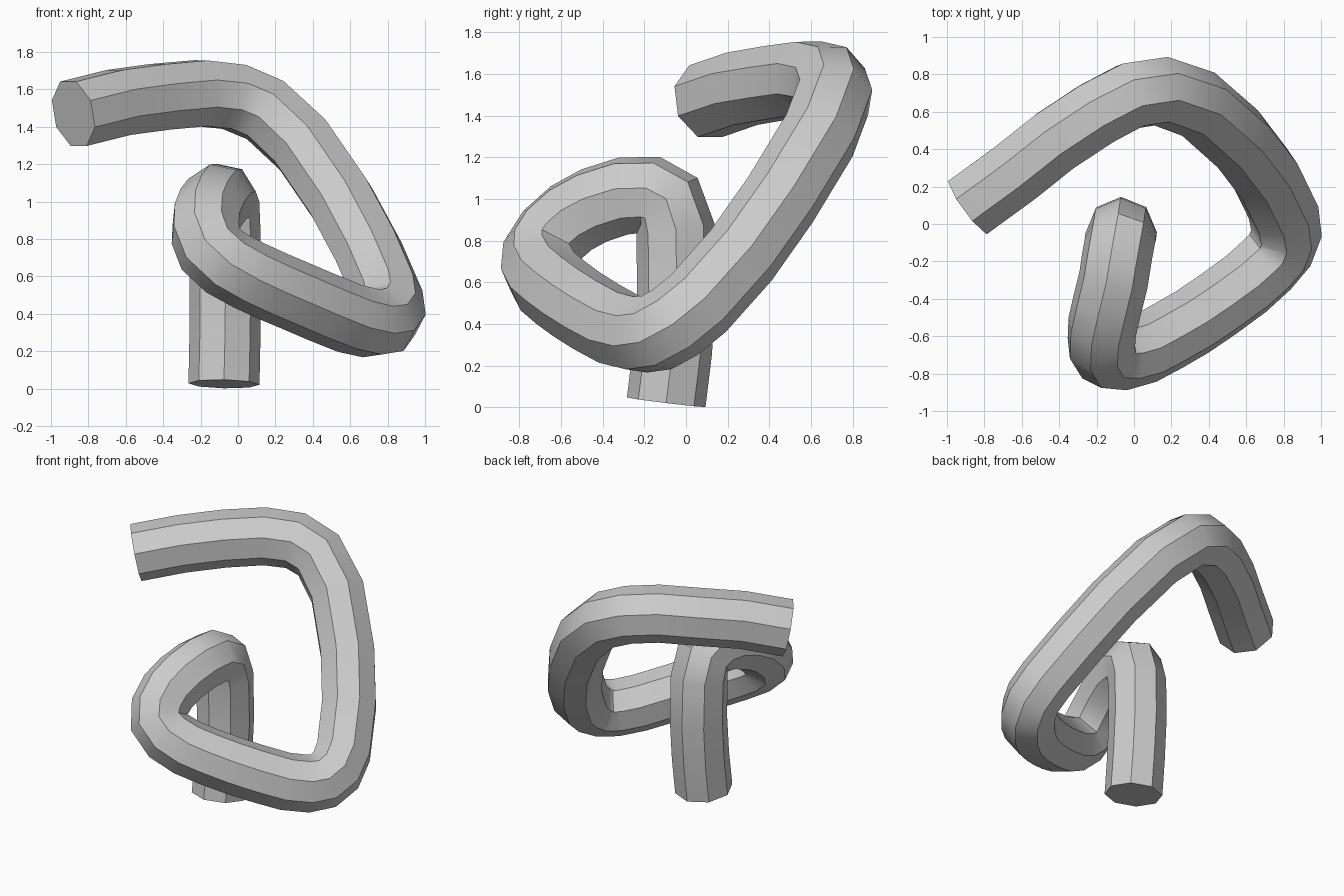
import bpy, bmesh, math
from mathutils import Vector

if "Cube" in bpy.data.objects:
    bpy.data.objects.remove(bpy.data.objects["Cube"])

RADIUS, SIDES = 0.19, 8

# Centreline: upright post, forward loop, low corner, long climb, top arm
PATH = [Vector(p) for p in [
    (-0.075, -0.095, 0.025), (-0.07, -0.065, 0.27), (-0.068, -0.045, 0.55),
    (-0.07, -0.05, 0.85), (-0.075, -0.09, 0.98), (-0.09, -0.17, 1.02),
    (-0.11, -0.30, 1.015), (-0.145, -0.44, 0.97), (-0.17, -0.55, 0.91),
    (-0.175, -0.64, 0.83), (-0.145, -0.695, 0.745), (-0.06, -0.70, 0.67),
    (0.06, -0.665, 0.605), (0.18, -0.60, 0.55), (0.31, -0.525, 0.495),
    (0.45, -0.43, 0.435), (0.60, -0.32, 0.375), (0.71, -0.22, 0.35),
    (0.78, -0.14, 0.36), (0.815, -0.05, 0.41), (0.80, 0.06, 0.50),
    (0.70, 0.265, 0.73), (0.555, 0.455, 1.0), (0.345, 0.64, 1.305),
    (0.145, 0.71, 1.49), (-0.02, 0.685, 1.56), (-0.20, 0.59, 1.58),
    (-0.42, 0.445, 1.56), (-0.64, 0.27, 1.53), (-0.88, 0.095, 1.47)]]


def tangents(pts):
    seg = [(b - a).normalized() for a, b in zip(pts, pts[1:])]
    return [seg[0]] + [(a + b).normalized() for a, b in zip(seg, seg[1:])] + [seg[-1]]


def sweep_tube(name, pts):
    tans = tangents(pts)
    # Minimum-twist frames, starting with a corner along x
    u = Vector((1, 0, 0))
    u = (u - tans[0] * u.dot(tans[0])).normalized()
    frames = [u]
    for a, b in zip(tans, tans[1:]):
        u = a.rotation_difference(b) @ u
        u = (u - b * u.dot(b)).normalized()
        frames.append(u)
    # Small spread-out twist so the far end has a flat side on top
    step = 2 * math.pi / SIDES
    v = tans[-1].cross(u)
    twist = math.atan2(v.z, u.z) % step - step / 2

    bm = bmesh.new()
    rings = []
    for i, (p, t, u) in enumerate(zip(pts, tans, frames)):
        v = t.cross(u)
        start = twist * i / (len(pts) - 1)
        rings.append([bm.verts.new(p + RADIUS * (u * math.cos(start + k * step)
                                                 + v * math.sin(start + k * step)))
                      for k in range(SIDES)])
    for a, b in zip(rings, rings[1:]):
        for k in range(SIDES):
            n = (k + 1) % SIDES
            bm.faces.new((a[k], a[n], b[n], b[k]))
    # End caps
    bm.faces.new(rings[0][::-1])
    bm.faces.new(rings[-1])
    bmesh.ops.recalc_face_normals(bm, faces=bm.faces)
    mesh = bpy.data.meshes.new(name)
    bm.to_mesh(mesh)
    bm.free()
    obj = bpy.data.objects.new(name, mesh)
    bpy.context.collection.objects.link(obj)
    return obj


# Bent eight-sided bar
bar = sweep_tube("bent_bar", PATH)
bpy.context.view_layer.objects.active = bar
bar.select_set(True)
bpy.ops.object.shade_smooth_by_angle(angle=math.radians(35))
